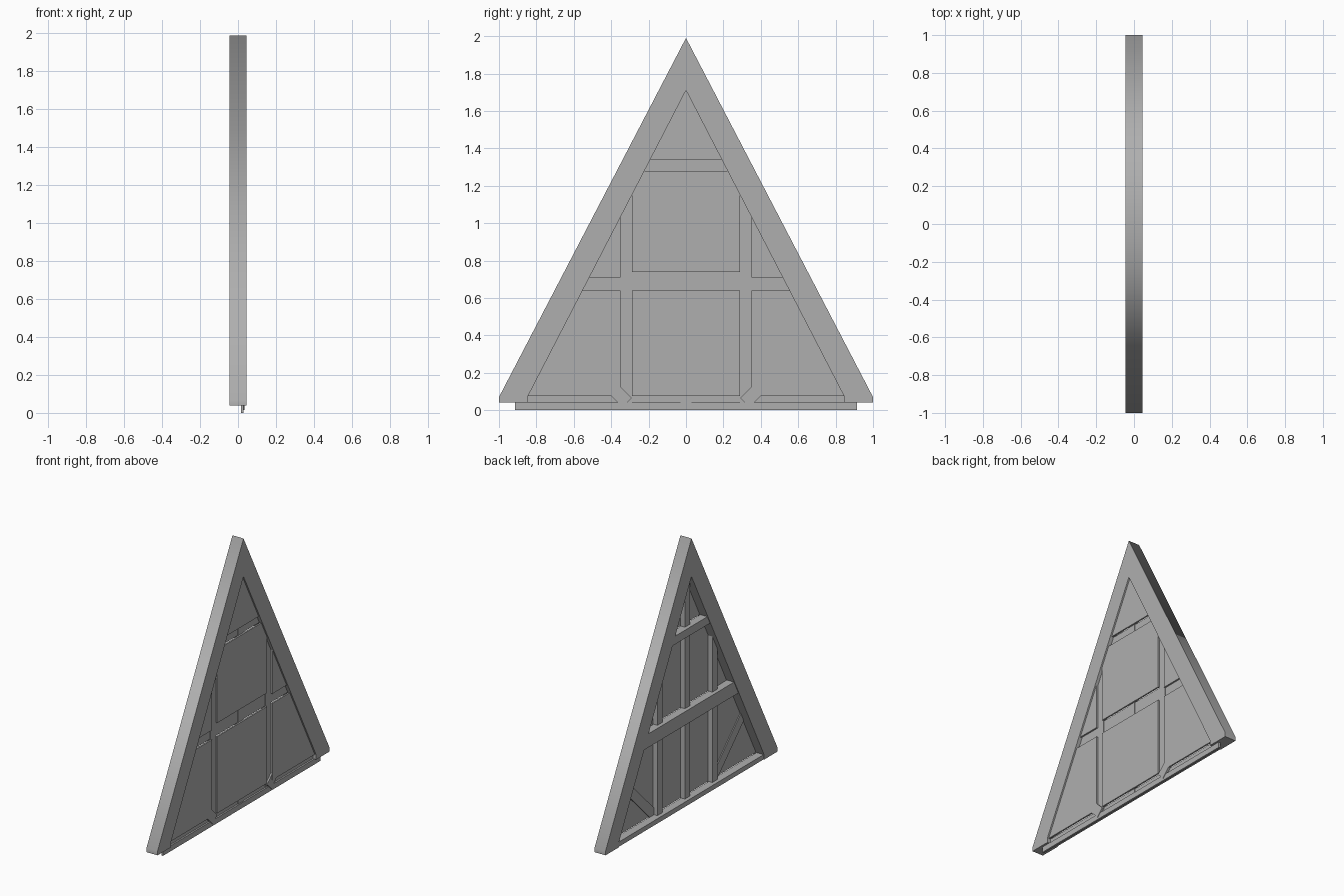
import bpy, bmesh

if "Cube" in bpy.data.objects:
    bpy.data.objects.remove(bpy.data.objects["Cube"])

APEX, FOOT_Y, FOOT_Z = 1.71, 0.845, 0.075   # inner edge of the rafters

GREY = bpy.data.materials.new("dark_grey")
GREY.diffuse_color = (0.43, 0.43, 0.43, 1)
GREY.use_nodes = True
GREY.node_tree.nodes["Principled BSDF"].inputs["Base Color"].default_value = GREY.diffuse_color


def edge_y(z):
    return FOOT_Y * (APEX - z) / (APEX - FOOT_Z)


def edge_z(y):
    return APEX - y * (APEX - FOOT_Z) / FOOT_Y


def prism(name, pts, x0, x1):
    """Extrude a (y, z) outline along x."""
    bm = bmesh.new()
    face = bm.faces.new([bm.verts.new((x0, y, z)) for y, z in pts])
    ext = bmesh.ops.extrude_face_region(bm, geom=[face])
    new = [v for v in ext["geom"] if isinstance(v, bmesh.types.BMVert)]
    bmesh.ops.translate(bm, verts=new, vec=(x1 - x0, 0, 0))
    bmesh.ops.recalc_face_normals(bm, faces=bm.faces)
    mesh = bpy.data.meshes.new(name)
    bm.to_mesh(mesh)
    bm.free()
    mesh.materials.append(GREY)
    obj = bpy.data.objects.new(name, mesh)
    bpy.context.collection.objects.link(obj)
    return obj


def pair(name, pts, x0, x1):
    """The same part on both sides of the centre line."""
    prism(name + "_right", pts, x0, x1)
    prism(name + "_left", [(-y, z) for y, z in pts], x0, x1)


def centred(name, half, x0, x1):
    """A part symmetric about y = 0, given its right half from bottom to top."""
    left = [(-y, z) for y, z in reversed(half) if y > 0]
    return prism(name, half + left, x0, x1)


def rect(y0, y1, z0, z1):
    return [(y0, z0), (y1, z0), (y1, z1), (y0, z1)]


# Outer triangular frame, its outer slopes shaded smoothly over the ridge
half = [(0, 1.99), (1, 0.07), (1, 0.04), (FOOT_Y, 0.04), (FOOT_Y, FOOT_Z), (0, APEX)]
frame = prism("rafter_frame", half + [(-y, z) for y, z in half[-2:0:-1]], -0.045, 0.045)
bm = bmesh.new()
bm.from_mesh(frame.data)
for f in bm.faces:
    f.smooth = True
for e in bm.edges:
    a, b = (v.co for v in e.verts)
    along_x = abs(a.x - b.x) > 0.01
    outer = a.z > 1.8 or (abs(a.y) > 0.99 and a.z > 0.05)
    e.smooth = along_x and outer
bm.to_mesh(frame.data)
bm.free()

# Horizontal timbers at the back
for name, z0, z1 in (("bottom_plate", 0.04, 0.075),
                     ("cross_beam", 0.64, 0.74),
                     ("collar_beam", 1.28, 1.34)):
    y0, y1 = min(edge_y(z0), FOOT_Y), edge_y(z1)
    centred(name, [(y0, z0), (y1, z1)], -0.04, 0.018)

# Upright studs
centred("centre_stud", [(0.03, 0.04), (0.03, edge_z(0.03))], -0.012, 0.022)
pair("side_stud", [(0.29, 0.04), (0.35, 0.04), (0.35, edge_z(0.35)), (0.29, edge_z(0.29))],
     -0.012, 0.022)

# Diagonal struts
pair("strut", [(0.34, 0.015), (0.70, 0.375), (0.665, 0.44), (0.29, 0.065)], 0.015, 0.0338)

# Front cladding panels with gaps over the timbers
PX = (0.022, 0.034)
centred("top_panel", [(edge_y(1.34), 1.34), (0, APEX)], *PX)
centred("middle_panel", [(0.29, 0.74), (0.29, edge_z(0.29)), (edge_y(1.28), 1.28)], *PX)
centred("lower_panel", [(0.29, 0.075), (0.29, 0.64)], *PX)
pair("side_lower_panel", [(0.35, 0.075), (FOOT_Y, 0.075), (edge_y(0.64), 0.64), (0.35, 0.64)], *PX)
pair("side_upper_panel", [(0.35, 0.71), (edge_y(0.71), 0.71), (0.35, edge_z(0.35))], *PX)

# Bottom skirting strip
prism("skirting", rect(-0.915, 0.915, 0.0, 0.04), 0.016, 0.03)
